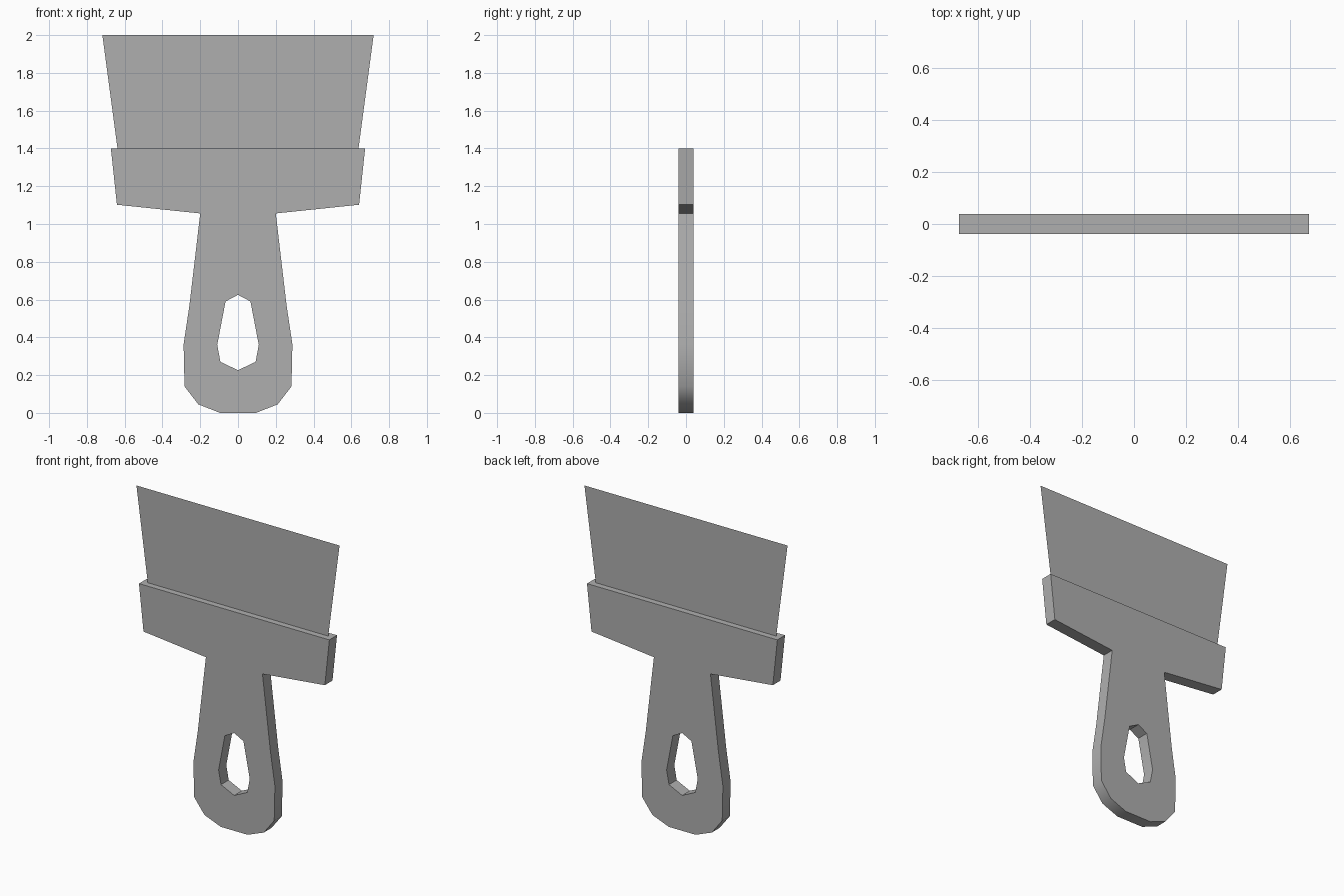
import bpy, bmesh
from math import radians
from mathutils import Vector

if "Cube" in bpy.data.objects:
    bpy.data.objects.remove(bpy.data.objects["Cube"])

THICK = 0.08

# Dark grey for the whole tool
grey = bpy.data.materials.new("dark_grey")
grey.diffuse_color = (0.43, 0.43, 0.43, 1)
grey.use_nodes = True
grey.node_tree.nodes["Principled BSDF"].inputs["Base Color"].default_value = grey.diffuse_color


def mirrored(half):
    """Close a right-hand half profile (x, z) into a symmetric loop."""
    return half + [(-x, z) for x, z in reversed(half) if x > 0]


def flat_part(name, loops, thickness=0.0):
    """Fill outline loops (inner loops become holes), optionally thickened along y."""
    bm = bmesh.new()
    for loop in loops:
        vs = [bm.verts.new((x, -thickness / 2, z)) for x, z in loop]
        for a, b in zip(vs, vs[1:] + vs[:1]):
            bm.edges.new((a, b))
    bmesh.ops.triangle_fill(bm, edges=bm.edges[:], use_beauty=True, normal=Vector((0, -1, 0)))
    if thickness:
        ext = bmesh.ops.extrude_face_region(bm, geom=bm.faces[:], use_keep_orig=True)
        moved = [g for g in ext["geom"] if isinstance(g, bmesh.types.BMVert)]
        bmesh.ops.translate(bm, verts=moved, vec=(0, thickness, 0))
        bmesh.ops.recalc_face_normals(bm, faces=bm.faces[:])
    mesh = bpy.data.meshes.new(name)
    bm.to_mesh(mesh)
    bm.free()
    # Rounded butt shades smoothly, clear corners stay sharp
    mesh.shade_smooth()
    mesh.set_sharp_from_angle(angle=radians(45))
    mesh.materials.append(grey)
    obj = bpy.data.objects.new(name, mesh)
    bpy.context.collection.objects.link(obj)
    return obj


# Handle with wide blade clamp and hanging hole
outline = mirrored([(0.673, 1.4), (0.641, 1.102), (0.2, 1.056), (0.257, 0.57),
                    (0.288, 0.363), (0.283, 0.14), (0.21, 0.045), (0.095, 0.0)])
hole = mirrored([(0, 0.625), (0.066, 0.59), (0.11, 0.36), (0.093, 0.27), (0, 0.226)])
flat_part("handle", [outline, hole], THICK * 0.97)

# Paper-thin flared blade, in the middle of the clamp
flat_part("blade", [mirrored([(0.638, 1.4), (0.718, 2.0)])])
